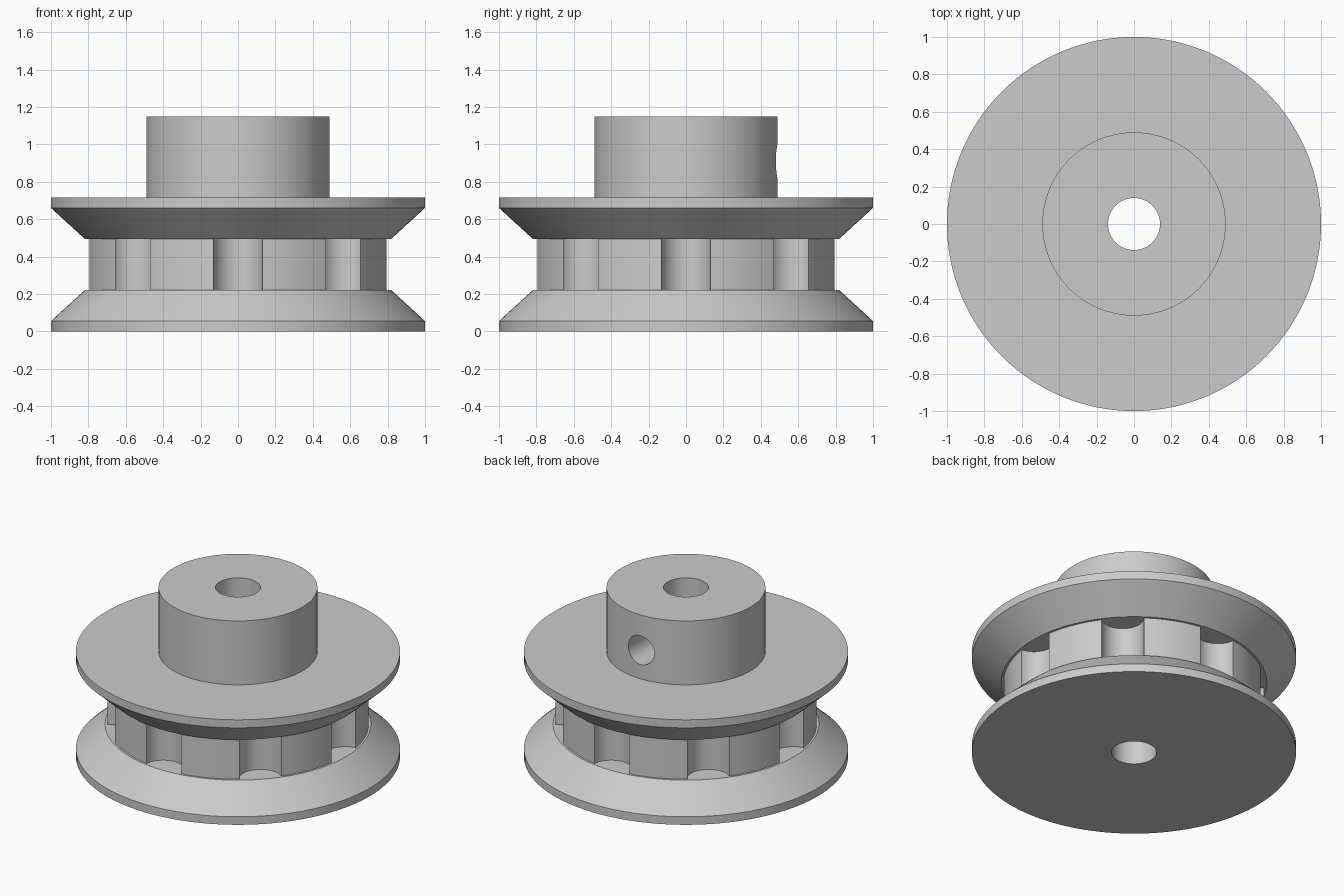
import bpy, bmesh
from math import pi, cos, sin, radians
from mathutils import Matrix, Vector

cube = bpy.data.objects.get("Cube")
if cube:
    bpy.data.objects.remove(cube, do_unlink=True)

# Main dimensions
BORE_R, HUB_R, CORE_R, SEAT_R, RIM_R = 0.139, 0.49, 0.806, 0.82, 1.0
LIP, GROOVE_LOW, GROOVE_HIGH, FLANGE_TOP, HUB_TOP = 0.055, 0.22, 0.495, 0.715, 1.15
POCKETS, POCKET_R = 8, 0.132
SCREW_R, SCREW_Z = 0.098, 0.91

grey = bpy.data.materials.new("plain grey")
grey.use_nodes = True
colour = (0.6, 0.6, 0.6, 1)
grey.diffuse_color = colour
grey.node_tree.nodes["Principled BSDF"].inputs["Base Color"].default_value = colour


def make_object(name, bm):
    bmesh.ops.recalc_face_normals(bm, faces=bm.faces)
    mesh = bpy.data.meshes.new(name)
    bm.to_mesh(mesh)
    bm.free()
    mesh.materials.append(grey)
    obj = bpy.data.objects.new(name, mesh)
    bpy.context.collection.objects.link(obj)
    return obj


def lathe(name, profile, steps=128):
    """Revolve a closed (radius, height) outline about z."""
    bm = bmesh.new()
    rings = []
    for i in range(steps):
        a = 2 * pi * i / steps
        rings.append([bm.verts.new((r * cos(a), r * sin(a), z)) for r, z in profile])
    n = len(profile)
    for i in range(steps):
        here, after = rings[i], rings[(i + 1) % steps]
        for j in range(n):
            k = (j + 1) % n
            bm.faces.new((here[j], after[j], after[k], here[k]))
    return make_object(name, bm)


def add_rod(bm, start, end, radius, steps=40):
    """Add a capped cylinder between two points."""
    start, end = Vector(start), Vector(end)
    axis = end - start
    turn = axis.to_track_quat('Z', 'Y').to_matrix().to_4x4()
    bmesh.ops.create_cone(bm, cap_ends=True, segments=steps, radius1=radius,
                          radius2=radius, depth=axis.length,
                          matrix=Matrix.Translation((start + end) / 2) @ turn)


def cut(target, cutter):
    cutter.hide_render = True
    mod = target.modifiers.new("cut", 'BOOLEAN')
    mod.operation = 'DIFFERENCE'
    mod.solver = 'EXACT'
    mod.object = cutter
    bpy.context.view_layer.objects.active = target
    bpy.ops.object.modifier_apply(modifier=mod.name)
    bpy.data.objects.remove(cutter, do_unlink=True)


# Turned body: two flared flanges, grooved core, hub and through bore
body = lathe("pulley_body", [
    (BORE_R, 0), (RIM_R, 0), (RIM_R, LIP), (SEAT_R, GROOVE_LOW),
    (CORE_R, GROOVE_LOW), (CORE_R, GROOVE_HIGH), (SEAT_R, GROOVE_HIGH),
    (RIM_R, FLANGE_TOP - LIP), (RIM_R, FLANGE_TOP), (HUB_R, FLANGE_TOP),
    (HUB_R, HUB_TOP), (BORE_R, HUB_TOP)])

# Round pockets around the core
bm = bmesh.new()
for i in range(POCKETS):
    a = 2 * pi * i / POCKETS
    x, y = CORE_R * cos(a), CORE_R * sin(a)
    add_rod(bm, (x, y, GROOVE_LOW), (x, y, GROOVE_HIGH), POCKET_R)
cut(body, make_object("pocket_cutter", bm))

# Set screw hole from the back of the hub into the bore
bm = bmesh.new()
add_rod(bm, (0, 0, SCREW_Z), (0, HUB_R + 0.2, SCREW_Z), SCREW_R)
cut(body, make_object("screw_hole_cutter", bm))

# Smooth round walls with crisp edges
bpy.ops.object.select_all(action='DESELECT')
body.select_set(True)
bpy.context.view_layer.objects.active = body
bpy.ops.object.shade_smooth_by_angle(angle=radians(30))
